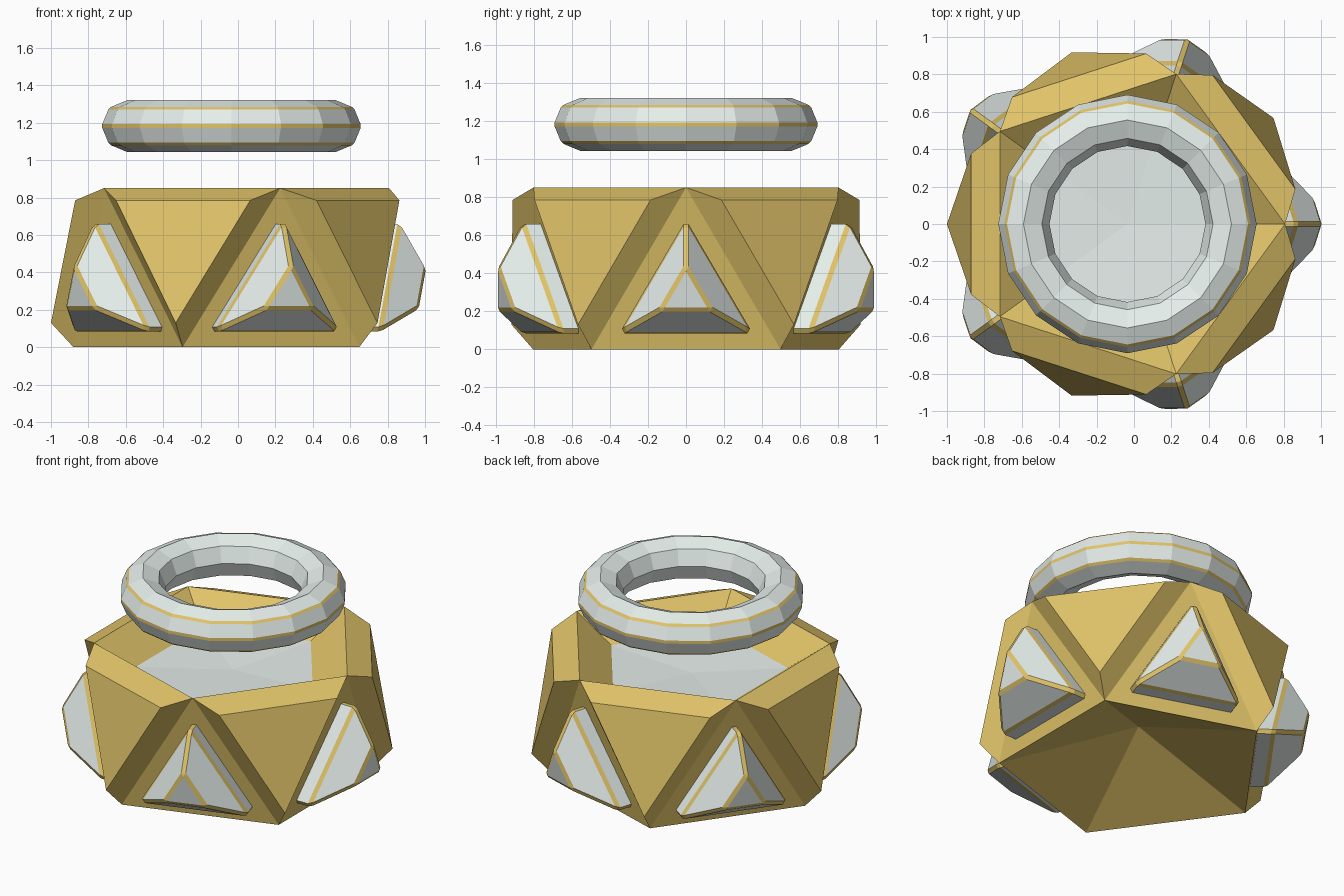
import bpy, bmesh
from math import cos, sin, radians, hypot

if "Cube" in bpy.data.objects:
    bpy.data.objects.remove(bpy.data.objects["Cube"])

CX = -0.035          # axis of the five-fold symmetry


def material(name, rgb):
    m = bpy.data.materials.new(name)
    m.diffuse_color = (*rgb, 1)
    m.use_nodes = True
    m.node_tree.nodes["Principled BSDF"].inputs["Base Color"].default_value = m.diffuse_color
    return m


GOLD = material("gold", (0.75, 0.55, 0.14))
SILVER = material("silver", (0.79, 0.86, 0.83))


def polar(deg, r, z, t=0.0):
    """Point at radius r and sideways offset t, seen from the axis."""
    a = radians(deg)
    return (CX + r * cos(a) - t * sin(a), r * sin(a) + t * cos(a), z)


def finish(bm, name, mats):
    bmesh.ops.recalc_face_normals(bm, faces=bm.faces)
    me = bpy.data.meshes.new(name)
    bm.to_mesh(me)
    bm.free()
    for m in mats:
        me.materials.append(m)
    ob = bpy.data.objects.new(name, me)
    bpy.context.collection.objects.link(ob)
    return ob


def gold_bevel(bm, edges, width):
    bmesh.ops.bevel(bm, geom=edges, offset=width, offset_type='WIDTH',
                    segments=1, profile=0.5, affect='EDGES', material=1)


# Pedestal: five-sided antiprism with raised downward triangles
bm = bmesh.new()
top = [bm.verts.new(polar(72 * i, 0.843, 0.85)) for i in range(5)]
low = [bm.verts.new(polar(72 * i + 36, 0.845, 0)) for i in range(5)]
rim = [bm.verts.new(polar(72 * i, 0.588, 0.69)) for i in range(5)]
under = bm.verts.new((CX, 0, 0.29))
for i in range(5):
    j = (i + 1) % 5
    mid = 72 * i + 36
    bm.faces.new((low[i - 1], low[i], top[i]))           # gem panel
    bm.faces.new((low[i], low[i - 1], under))            # hollow underside
    bm.faces.new((top[i], top[j], rim[j], rim[i]))       # basin wall
    base = [top[i], low[i], top[j]]
    cap = [bm.verts.new(polar(mid - 24.3, 0.917, 0.785)),
           bm.verts.new(polar(mid, 0.965, 0.13)),
           bm.verts.new(polar(mid + 24.3, 0.917, 0.785))]
    bm.faces.new(cap)                                    # raised block
    for k in range(3):
        n = (k + 1) % 3
        bm.faces.new((base[k], base[n], cap[n], cap[k]))
finish(bm, "pedestal", [GOLD])

# Basin floor: shallow fan
bm = bmesh.new()
ring = [bm.verts.new(polar(72 * i, 0.588, 0.69)) for i in range(5)]
hub = bm.verts.new((CX, 0, 0.665))
for i in range(5):
    bm.faces.new((ring[i], ring[(i + 1) % 5], hub))
ob = finish(bm, "basin_floor", [SILVER])
if ob.data.polygons[0].normal.z < 0:
    ob.data.flip_normals()

# Gems: cut triangles on the five upright panels, gold along the edges
for g in range(5):
    bm = bmesh.new()
    layers = []
    for size, out in ((0.405, -0.01), (0.405, 0.097), (0.16, 0.279)):
        loop = []
        for a in (90, 210, 330):
            z = 0.283 + 0.983 * size * sin(radians(a))
            r = 0.684 + 0.1835 * z + out
            loop.append(bm.verts.new(polar(72 * g, r, z, size * cos(radians(a)))))
        layers.append(loop)
    for lower, upper in zip(layers, layers[1:]):
        for k in range(3):
            n = (k + 1) % 3
            bm.faces.new((lower[k], lower[n], upper[n], upper[k]))
    bm.faces.new(layers[0][::-1])
    bm.faces.new(layers[2])
    bmesh.ops.recalc_face_normals(bm, faces=bm.faces)
    back = set(layers[0])
    gold_bevel(bm, [e for e in bm.edges if not set(e.verts) <= back], 0.028)
    finish(bm, f"gem_{g + 1}", [SILVER, GOLD])

# Floating ring: low-poly torus with three gold bands on the outside
bpy.ops.mesh.primitive_torus_add(major_segments=16, minor_segments=8,
                                 major_radius=0.556, minor_radius=0.139)
ob = bpy.context.object
ob.name = "floating_ring"
ob.location = (CX, 0, 1.182)
bm = bmesh.new()
bm.from_mesh(ob.data)
bands = [e for e in bm.edges
         if abs(e.verts[0].co.z - e.verts[1].co.z) < 1e-4
         and all(hypot(v.co.x, v.co.y) > 0.6 for v in e.verts)]
gold_bevel(bm, bands, 0.02)
bm.to_mesh(ob.data)
bm.free()
ob.data.materials.append(SILVER)
ob.data.materials.append(GOLD)
for p in ob.data.polygons:
    p.use_smooth = False
